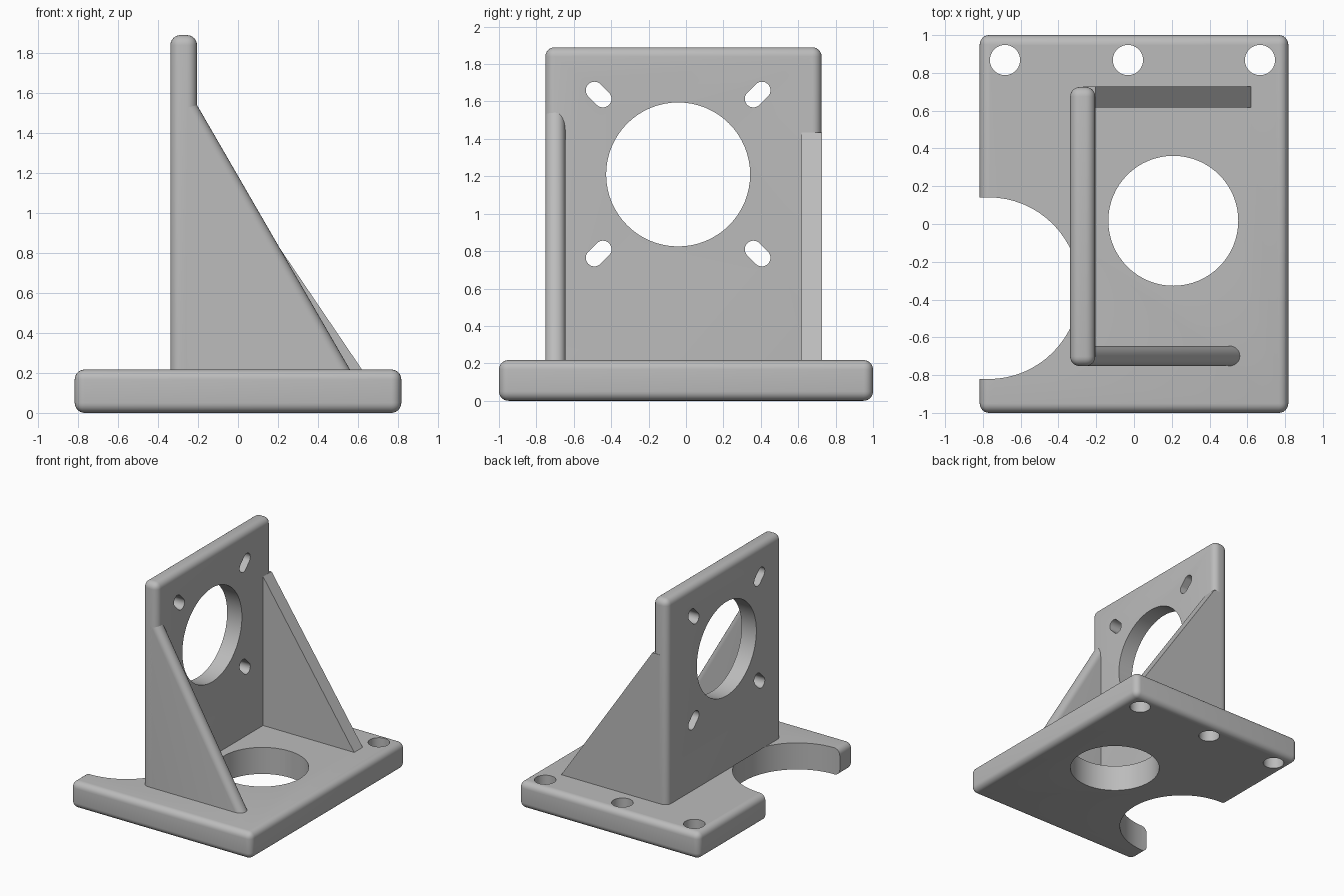
import bpy, bmesh, math

cube = bpy.data.objects.get("Cube")
if cube:
    bpy.data.objects.remove(cube, do_unlink=True)

grey = bpy.data.materials.new("plain grey")
grey.use_nodes = True
colour = (0.5, 0.5, 0.5, 1)
grey.diffuse_color = colour
grey.node_tree.nodes["Principled BSDF"].inputs["Base Color"].default_value = colour

ROUND = 0.05
BASE_TOP = 0.217
AXES = {"x": lambda u, v, w: (w, u, v),
        "y": lambda u, v, w: (u, w, v),
        "z": lambda u, v, w: (u, v, w)}


def prism(name, points, axis, low, high):
    """Extrude a flat outline along one axis."""
    place = AXES[axis]
    bm = bmesh.new()
    face = bm.faces.new([bm.verts.new(place(u, v, low)) for u, v in points])
    top = bmesh.ops.extrude_face_region(bm, geom=[face])["geom"]
    bmesh.ops.translate(bm, vec=place(0, 0, high - low),
                        verts=[g for g in top if isinstance(g, bmesh.types.BMVert)])
    bmesh.ops.recalc_face_normals(bm, faces=bm.faces)
    mesh = bpy.data.meshes.new(name)
    bm.to_mesh(mesh)
    bm.free()
    mesh.materials.append(grey)
    obj = bpy.data.objects.new(name, mesh)
    bpy.context.collection.objects.link(obj)
    return obj


def rectangle(u0, u1, v0, v1):
    return [(u0, v0), (u1, v0), (u1, v1), (u0, v1)]


def slot(u, v, radius, angle=0.0, half=0.0, steps=32):
    """Outline of a round hole, or a stadium when half is not zero."""
    points = []
    for side in (1, -1):
        cu = u + side * half * math.cos(angle)
        cv = v + side * half * math.sin(angle)
        start = angle - side * math.pi / 2 if side > 0 else angle + math.pi / 2
        count = steps + 1 if half else steps
        for i in range(count):
            a = start + math.pi * i / steps
            points.append((cu + radius * math.cos(a), cv + radius * math.sin(a)))
    return points


def activate(obj):
    bpy.ops.object.select_all(action="DESELECT")
    obj.select_set(True)
    bpy.context.view_layer.objects.active = obj


def round_edges(obj, chosen=lambda edge: True):
    bm = bmesh.new()
    bm.from_mesh(obj.data)
    bmesh.ops.bevel(bm, geom=[e for e in bm.edges if chosen(e)], offset=ROUND,
                    segments=6, profile=0.5, affect="EDGES")
    bm.to_mesh(obj.data)
    bm.free()


def cut(obj, outlines, axis, low, high):
    activate(obj)
    for outline in outlines:
        cutter = prism("cutter", outline, axis, low, high)
        cutter.hide_render = True
        mod = obj.modifiers.new("cut", "BOOLEAN")
        mod.operation = "DIFFERENCE"
        mod.solver = "EXACT"
        mod.object = cutter
        bpy.ops.object.modifier_apply(modifier=mod.name)
        bpy.data.objects.remove(cutter, do_unlink=True)


def smooth(obj):
    activate(obj)
    bpy.ops.object.shade_smooth_by_angle(angle=math.radians(30))


# Base with three bolt holes, a large bore and an open round notch
base = prism("base_plate", rectangle(-0.817, 0.817, -1, 1), "z", 0, BASE_TOP)
round_edges(base)
holes = [slot(x, 0.868, 0.08) for x in (-0.683, -0.032, 0.667)]
holes.append(slot(0.208, 0.017, 0.344))
holes.append(slot(-1.27, -0.34, 0.481, 0, 0.5))
cut(base, holes, "z", -0.5, 0.7)

# Upright plate with a bore and four radial slots; its foot stays square
plate = prism("upright_plate", rectangle(-0.752, 0.725, BASE_TOP, 1.89),
              "x", -0.338, -0.205)
round_edges(plate, lambda e: any(v.co.z > 1 for v in e.verts))
holes = [slot(-0.042, 1.21, 0.385)]
for sy in (-1, 1):
    for sz in (-1, 1):
        holes.append(slot(-0.042 + sy * 0.425, 1.212 + sz * 0.425, 0.046,
                          math.atan2(sz, sy), 0.032))
cut(plate, holes, "x", -0.8, 0.3)

# Triangular side braces; only the front one has a rounded slope
front = prism("front_brace", [(-0.27, BASE_TOP), (0.56, BASE_TOP), (-0.205, 1.54),
                              (-0.27, 1.54)], "y", -0.752, -0.645)
round_edges(front, lambda e: abs(e.verts[0].co.x - e.verts[1].co.x) > 0.5
            and abs(e.verts[0].co.z - e.verts[1].co.z) > 0.5)
back = prism("back_brace", [(-0.27, BASE_TOP), (0.62, BASE_TOP), (-0.205, 1.435),
                            (-0.27, 1.435)], "y", 0.617, 0.727)

for part in (base, plate, front, back):
    smooth(part)
